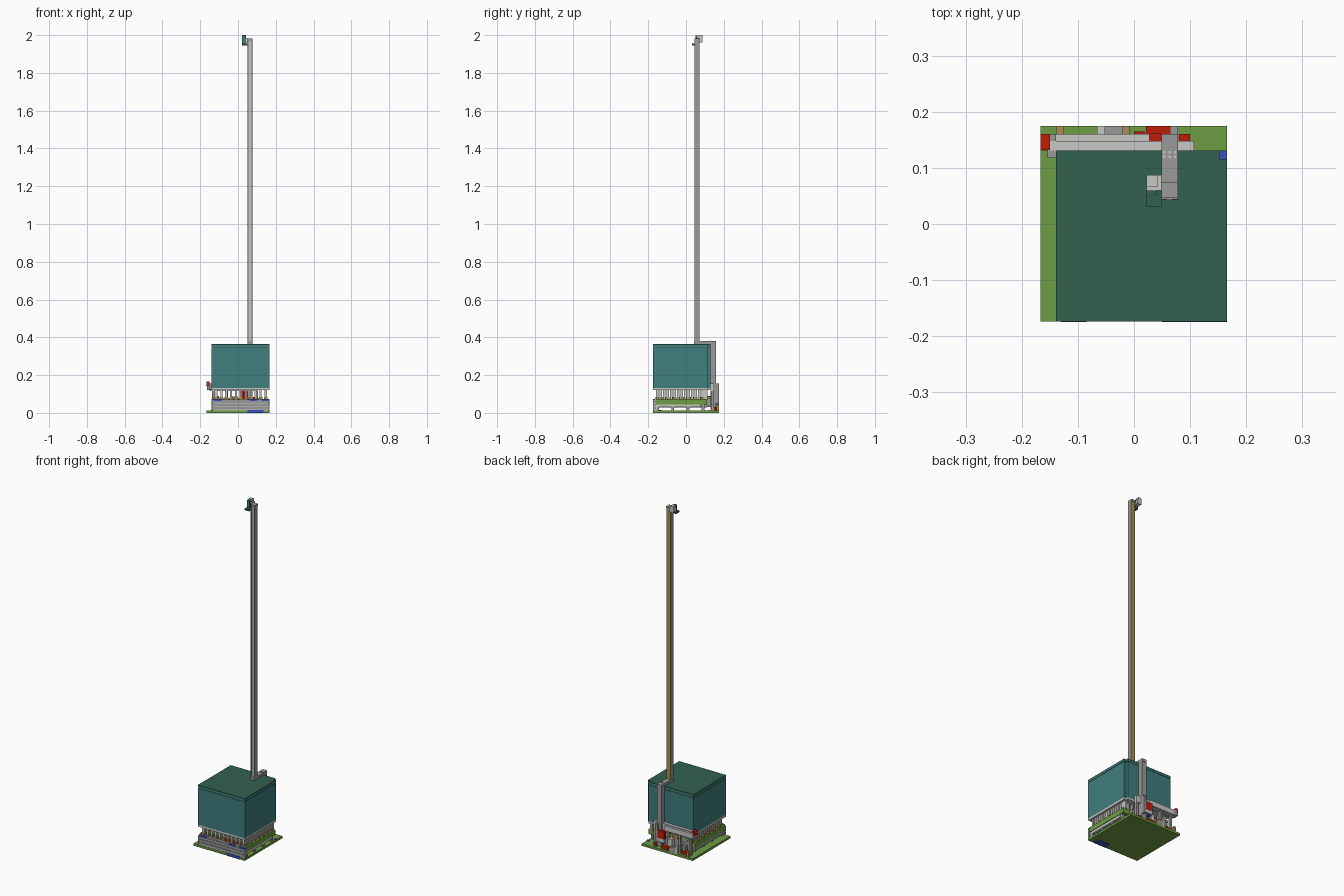
import bpy

cube = bpy.data.objects.get("Cube")
if cube:
    bpy.data.objects.remove(cube)


def material(name, rgb):
    m = bpy.data.materials.new(name)
    m.use_nodes = True
    m.diffuse_color = (*rgb, 1)
    m.node_tree.nodes["Principled BSDF"].inputs["Base Color"].default_value = (*rgb, 1)
    return m


GREEN = material("grass green", (.155, .34, .057))
TEAL = material("teal", (.052, .21, .21))
DARK = material("dark green", (.032, .12, .08))
LIGHT = material("light grey", (.58, .58, .56))
GREY = material("mid grey", (.32, .32, .32))
RED = material("red", (.52, .012, .003))
BLUE = material("blue", (.04, .08, .5))
TAN = material("tan", (.4, .27, .09))

CORNERS = [(0, 0), (1, 0), (1, 1), (0, 1)]
SIDES = [(0, 3, 2, 1), (4, 5, 6, 7), (0, 1, 5, 4),
         (1, 2, 6, 5), (2, 3, 7, 6), (3, 0, 4, 7)]


def blocks(name, mat, boxes):
    """One object made of boxes given as x, y and z ranges."""
    verts, faces = [], []
    for x, y, z in boxes:
        start = len(verts)
        verts += [(x[i], y[j], h) for h in z for i, j in CORNERS]
        faces += [[start + i for i in f] for f in SIDES]
    mesh = bpy.data.meshes.new(name)
    mesh.from_pydata(verts, [], faces)
    mesh.materials.append(mat)
    ob = bpy.data.objects.new(name, mesh)
    bpy.context.collection.objects.link(ob)
    return ob


def spread(a, b, n):
    return [a + (b - a) * i / (n - 1) for i in range(n)]


def around(c, r):
    return (c - r, c + r)


L, R, F, B = -.139, .166, -.174, .131     # outline of the tower
NX, NY = .152, .116                       # notch in its back left corner


def tower_layer(name, mat, z, inset=0):
    """A storey of the tower, L-shaped around the notched corner."""
    blocks(name, mat, [((L + inset, R - inset), (F + inset, NY - inset), z),
                       ((L + inset, NX - inset), (NY - inset, B - inset), z)])


# Ground plate with blue inlays
blocks("ground_plate", GREEN, [((-.167, .166), (F, .175), (0, .013))])
blocks("blue_ground_inlays", BLUE, [((.05, .135), (F - .001, -.13), (-.0005, .0145)),
                                    ((NX, R), (NY, B), (.012, .016))])

# Raised terrace, its front rails and feet
blocks("terrace", GREEN, [((L, R), (F + .015, .11), (.045, .074))])
blocks("terrace_front_rails", GREY,
       [((L, R), (F, F + .014), (z, z + .014)) for z in (.019, .036, .053)])
blocks("terrace_front_backing", LIGHT, [((L + .004, R - .004), (F + .003, F + .02), (.013, .072))])
blocks("terrace_side_rails", LIGHT, [((R - .018, R - .003), (F + .01, .08), (.03, .045))])
blocks("terrace_west_rail", GREY, [((L, L + .015), (F + .02, .11), (.028, .045))])
blocks("terrace_feet", GREY, [(around(x, .007), around(y, .007), (.012, .046))
                              for x in (L + .02, R - .012) for y in spread(F + .025, .09, 4)])
blocks("blue_front_tiles", BLUE, [((-.13, -.085), (F - .001, F + .01), (.063, .073)),
                                  ((.06, .1), (F - .001, F + .01), (.063, .073)),
                                  ((.125, R), (F - .001, F + .01), (.063, .073))])

# Colonnade between terrace and tower
front_posts = [(x, y) for x in spread(L + .025, R - .02, 11) for y in (F + .022, .095)]
side_posts = [(x, y) for x in (L + .02, R - .018) for y in spread(F + .022, .108, 15)]
blocks("colonnade_posts", LIGHT, [(around(x, .0055), around(y, .0065), (.072, .122))
                                  for x, y in front_posts + side_posts])
blocks("post_bases", TAN, [(around(x, .009), around(y, .008), (.072, .085))
                           for x, y in front_posts[::2] + side_posts[::2]])
blocks("tan_terrace_bits", TAN, [((L + .001, L + .011), around(y, .01), (.073, .084))
                                 for y in spread(-.12, .08, 5)])
blocks("red_terrace_bits", RED, [(around(x, .006), around(F + .017, .005), (.073, .084))
                                 for x in (.03, .085)])
blocks("tower_floor", LIGHT, [((L, R), (F, NY), (.12, .132)),
                              ((L, NX), (NY, B), (.12, .132))])

# Tower of stacked teal storeys with a flat dark roof
for i, (low, high) in enumerate([(.132, .17), (.17, .228), (.228, .285), (.285, .346)]):
    tower_layer(f"tower_storey_{i + 1}", TEAL, (low, high))
tower_layer("tower_top_band", DARK, (.346, .35), .002)
tower_layer("tower_roof_edge", TEAL, (.35, .36))
tower_layer("tower_roof", DARK, (.36, .365))

# Back duct and the arm over the roof
PX = (.049, .078)
blocks("back_duct", GREY, [(PX, (B, .158), (.02, .38))])
blocks("roof_arm", GREY, [(PX, (.043, .16), (.365, .381))])
blocks("arm_studs", LIGHT, [(around(x, .002), around(y, .002), (.38, .3825))
                            for x in (.054, .0635, .073) for y in (.12, .128)])

# Tall mast: two grooved rails, front web and tan back strip
blocks("mast_rails", GREY, [((a, a + .009), (.044, .068), (.38, 1.975))
                            for a in (.049, .069)])
blocks("mast_web", LIGHT, [((.057, .07), (.048, .06), (.38, 1.975))])
blocks("mast_back_strip", TAN, [((.0515, .0755), (.06, .0715), (.38, 1.975))])
blocks("mast_cap", GREY, [(PX, (.046, .075), (1.97, 1.982))])

# Lamp head on the mast
blocks("lamp_bracket", LIGHT, [((.022, .049), (.06, .087), (1.962, 1.985)),
                               ((.022, .042), (.066, .087), (1.985, 2))])
blocks("lamp_hood", DARK, [((.022, .05), (.031, .06), (1.946, 1.956)),
                           ((.022, .04), (.052, .06), (1.956, 1.998))])
blocks("lamp_front", TEAL, [((.022, .04), (.05, .052), (1.95, 1.998))])

# Beam along the back with a red bracket at its end
blocks("back_beam", LIGHT, [((-.152, .107), (B, .148), (.115, .155)),
                            ((-.148, .028), (.148, .16), (.12, .15))])
blocks("beam_end", GREY, [((-.154, L), (.118, .16), (.12, .155)),
                          ((-.165, -.15), (.131, .16), (.122, .14))])
blocks("red_beam_bracket", RED, [((-.167, -.15), (.132, .16), (.14, .165))])
blocks("beam_supports", GREY, [(around(x, .007), around(.14, .007), (.012, .118))
                               for x in (-.13, -.06, .015, .1)])

# Small machinery behind the tower
blocks("red_machinery", RED, [((.021, .064), (.16, .175), (.075, .12)),
                              ((.028, .055), (.148, .162), (.07, .11)),
                              ((.08, .1), (.14, .16), (.013, .03)),
                              ((.0, .045), (.14, .165), (.013, .03)),
                              ((-.05, -.02), (.135, .158), (.013, .035)),
                              ((-.115, -.075), (.135, .16), (.013, .03))])
blocks("grey_machinery", GREY, [((-.052, -.02), (.16, .175), (.013, .045)),
                                ((.064, .078), (.158, .175), (.05, .155)),
                                ((-.12, .12), (.11, .13), (.03, .075)),
                                ((-.1, -.08), (.13, .15), (.03, .06))])
blocks("light_machinery", LIGHT, [((-.066, -.052), (.16, .175), (.013, .06)),
                                  ((.02, .064), (.158, .174), (.055, .075)),
                                  ((-.015, .01), (.125, .15), (.03, .075))])
blocks("tan_machinery", TAN, [((-.139, -.125), (.16, .175), (.013, .04)),
                              ((-.021, -.008), (.16, .175), (.013, .04)),
                              ((-.12, -.1), (.112, .132), (.075, .09)),
                              ((-.04, .0), (.112, .132), (.075, .088))])
blocks("blue_machinery", BLUE, [((.03, .048), (.15, .17), (.045, .055))])
